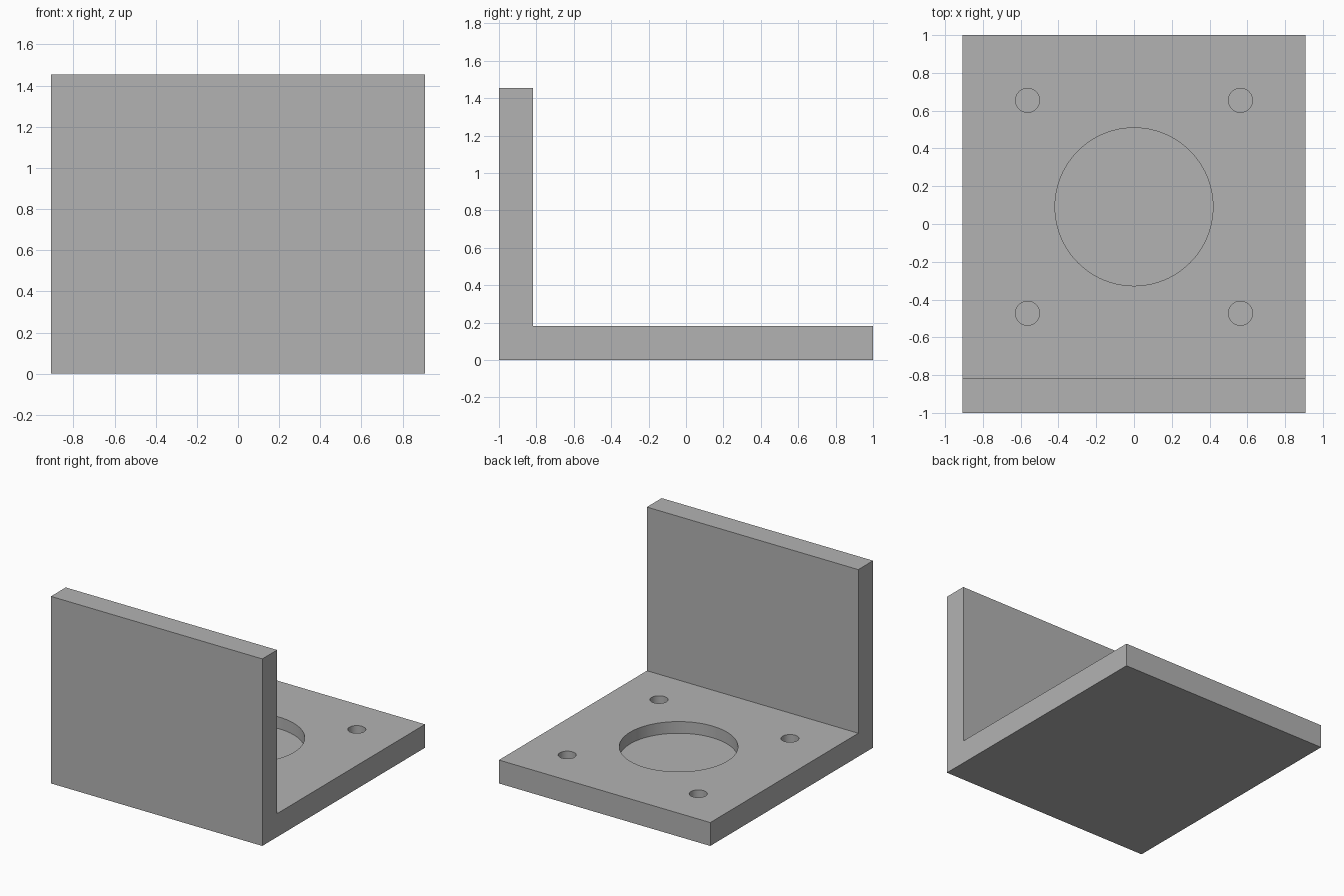
import bpy
import bmesh
import math

cube = bpy.data.objects.get("Cube")
if cube:
    bpy.data.objects.remove(cube, do_unlink=True)

UNIT = 2 / 55            # one design unit of the bracket
WIDTH = 50 * UNIT
LENGTH = 55 * UNIT
HEIGHT = 40 * UNIT
THICK = 5 * UNIT
POCKET_DEPTH = 2.5 * UNIT
POCKET_Y = 2.5 * UNIT    # the pockets are centred on the free part of the base

grey = bpy.data.materials.new("plain grey")
grey.use_nodes = True
colour = (0.45, 0.45, 0.45, 1)
grey.diffuse_color = colour
grey.node_tree.nodes["Principled BSDF"].inputs["Base Color"].default_value = colour


def make_object(name, bm):
    bmesh.ops.recalc_face_normals(bm, faces=bm.faces)
    mesh = bpy.data.meshes.new(name)
    bm.to_mesh(mesh)
    bm.free()
    mesh.materials.append(grey)
    obj = bpy.data.objects.new(name, mesh)
    bpy.context.collection.objects.link(obj)
    return obj


# L-shaped bracket: side profile extruded across the width
front, back = -LENGTH / 2, LENGTH / 2
profile = [(front, 0), (back, 0), (back, THICK), (front + THICK, THICK),
           (front + THICK, HEIGHT), (front, HEIGHT)]
bm = bmesh.new()
face = bm.faces.new([bm.verts.new((-WIDTH / 2, y, z)) for y, z in profile])
side = bmesh.ops.extrude_face_region(bm, geom=[face])
bmesh.ops.translate(bm, vec=(WIDTH, 0, 0),
                    verts=[g for g in side["geom"] if isinstance(g, bmesh.types.BMVert)])
bracket = make_object("angle_bracket", bm)


# Blind round pockets sunk into the top of the base
def cut_pocket(name, x, y, radius, sides):
    bm = bmesh.new()
    bmesh.ops.create_cone(bm, cap_ends=True, segments=sides, radius1=radius,
                          radius2=radius, depth=2 * POCKET_DEPTH)
    cutter = make_object(name, bm)
    cutter.location = (x, y, THICK)
    cutter.hide_render = True
    cutter.hide_set(True)
    cut = bracket.modifiers.new(name, 'BOOLEAN')
    cut.operation = 'DIFFERENCE'
    cut.solver = 'EXACT'
    cut.object = cutter
    return cutter


cutters = [cut_pocket("centre_pocket", 0, POCKET_Y, 11.5 * UNIT, 96)]
bolt = 15.5 * UNIT
for sx in (-1, 1):
    for sy in (-1, 1):
        cutters.append(cut_pocket("bolt_pocket", sx * bolt, POCKET_Y + sy * bolt,
                                  1.75 * UNIT, 48))

# Bake the cuts, then drop the helpers
bpy.context.view_layer.update()
bpy.ops.object.select_all(action='DESELECT')
bracket.select_set(True)
bpy.context.view_layer.objects.active = bracket
for name in [m.name for m in bracket.modifiers]:
    bpy.ops.object.modifier_apply(modifier=name)
for cutter in cutters:
    bpy.data.objects.remove(cutter, do_unlink=True)
bpy.ops.object.shade_smooth_by_angle(angle=math.radians(30))
